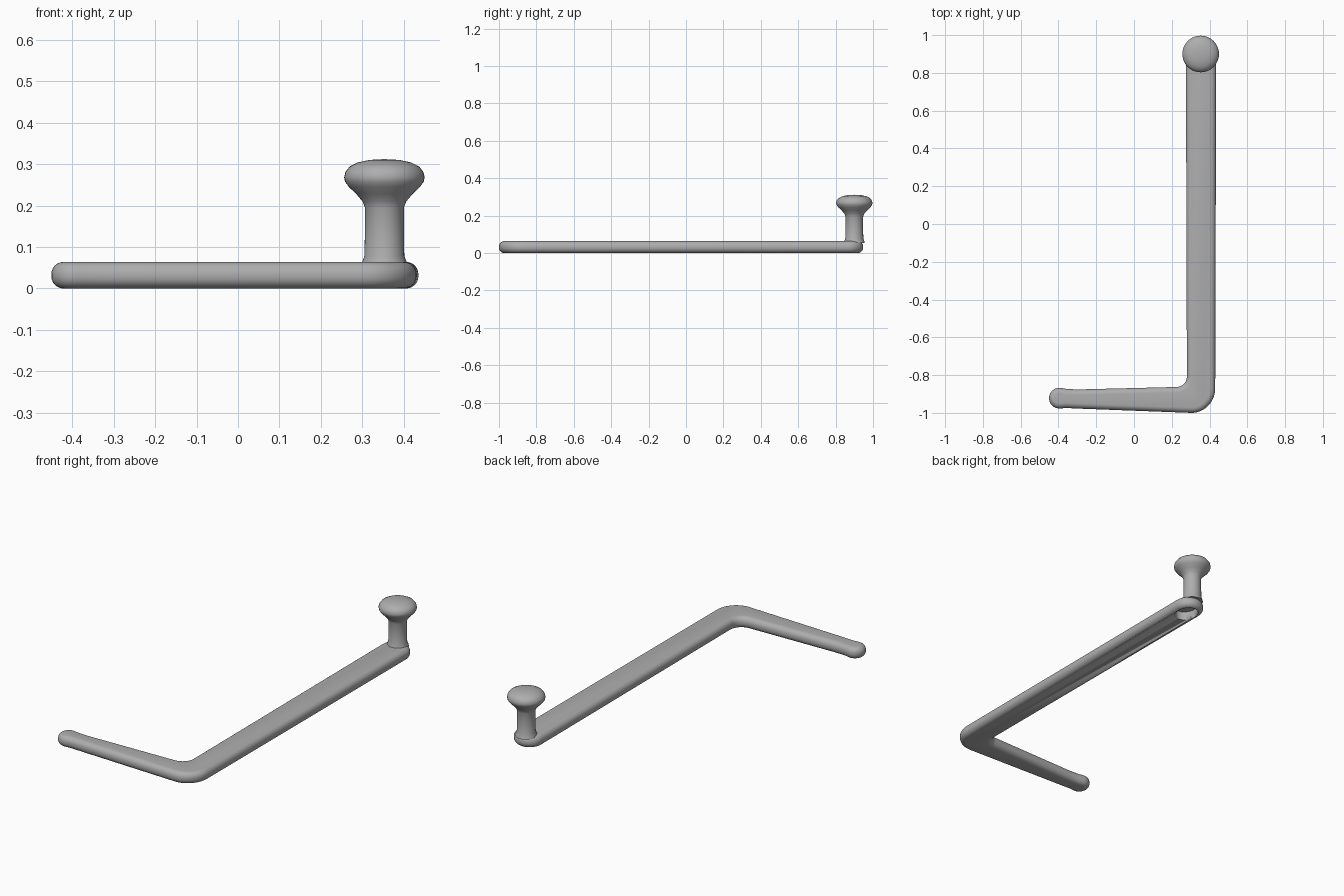
import bpy, bmesh
from math import cos, sin, radians, pi

cube = bpy.data.objects.get("Cube")
if cube:
    bpy.data.objects.remove(cube, do_unlink=True)

# One plain grey metal
grey = bpy.data.materials.new("grey_metal")
grey.use_nodes = True
colour = (0.42, 0.42, 0.42, 1)
grey.diffuse_color = colour
grey.node_tree.nodes["Principled BSDF"].inputs["Base Color"].default_value = colour


def finish(name, bm, angle=50):
    bmesh.ops.recalc_face_normals(bm, faces=bm.faces)
    mesh = bpy.data.meshes.new(name)
    bm.to_mesh(mesh)
    bm.free()
    mesh.materials.append(grey)
    ob = bpy.data.objects.new(name, mesh)
    bpy.context.collection.objects.link(ob)
    bpy.ops.object.select_all(action="DESELECT")
    ob.select_set(True)
    bpy.context.view_layer.objects.active = ob
    bpy.ops.object.shade_smooth_by_angle(angle=radians(angle))
    return ob


def arc(cx, cy, rx, ry, start, end, steps=14):
    angles = [radians(start + (end - start) * i / steps) for i in range(steps + 1)]
    return [(cx + rx * cos(a), cy + ry * sin(a)) for a in angles]


def prism(outline, z0, z1):
    bm = bmesh.new()
    base = bm.faces.new([bm.verts.new((x, y, z0)) for x, y in outline])
    top = bmesh.ops.extrude_face_region(bm, geom=[base])["geom"]
    verts = [v for v in top if isinstance(v, bmesh.types.BMVert)]
    bmesh.ops.translate(bm, verts=verts, vec=(0, 0, z1 - z0))
    return bm


# L-shaped arm: rounded plan outline, extruded, with soft rims
outline = (arc(0.355, 0.867, 0.08, 0.08, 0, 180)          # knob end
           + arc(0.225, -0.808, 0.055, 0.055, 0, -86, 8)   # inside corner
           + [(-0.30, -0.876), (-0.36, -0.873)]
           + arc(-0.395, -0.922, 0.055, 0.055, 80, 280)    # short tip
           + [(-0.36, -0.974), (-0.30, -0.977)]
           + arc(0.305, -0.87, 0.125, 0.13, 270, 360))     # outside corner
bm = prism(outline, 0, 0.064)
rims = [e for e in bm.edges if abs(e.verts[0].co.z - e.verts[1].co.z) < 1e-5]
bmesh.ops.bevel(bm, geom=rims, offset=0.029, segments=6, profile=0.5,
                affect="EDGES", clamp_overlap=False)
bar = finish("crank_arm", bm)

# Oval socket under the knob end
cutter = finish("socket_cutter", prism(arc(0.355, 0.855, 0.055, 0.068, 0, 350, 35), -0.05, 0.048))
cutter.hide_render = True
cutter.hide_set(True)
cut = bar.modifiers.new("socket", "BOOLEAN")
cut.object = cutter
cut.operation = "DIFFERENCE"
cut.solver = "EXACT"

# Post and mushroom knob: one lathed profile of (radius, height)
profile = [(0.0, 0.054), (0.056, 0.054), (0.053, 0.066), (0.048, 0.078),
           (0.047, 0.14), (0.047, 0.195), (0.053, 0.21), (0.068, 0.228),
           (0.086, 0.245), (0.095, 0.258), (0.097, 0.268), (0.094, 0.281),
           (0.084, 0.294), (0.064, 0.304), (0.036, 0.31), (0.0, 0.312)]
bm = bmesh.new()
verts = [bm.verts.new((0.353 + r, 0.9, z)) for r, z in profile]
edges = [bm.edges.new(pair) for pair in zip(verts, verts[1:])]
bmesh.ops.spin(bm, geom=verts + edges, cent=(0.353, 0.9, 0), axis=(0, 0, 1),
               angle=2 * pi, steps=40)
bmesh.ops.remove_doubles(bm, verts=bm.verts, dist=1e-4)
finish("knob", bm)
